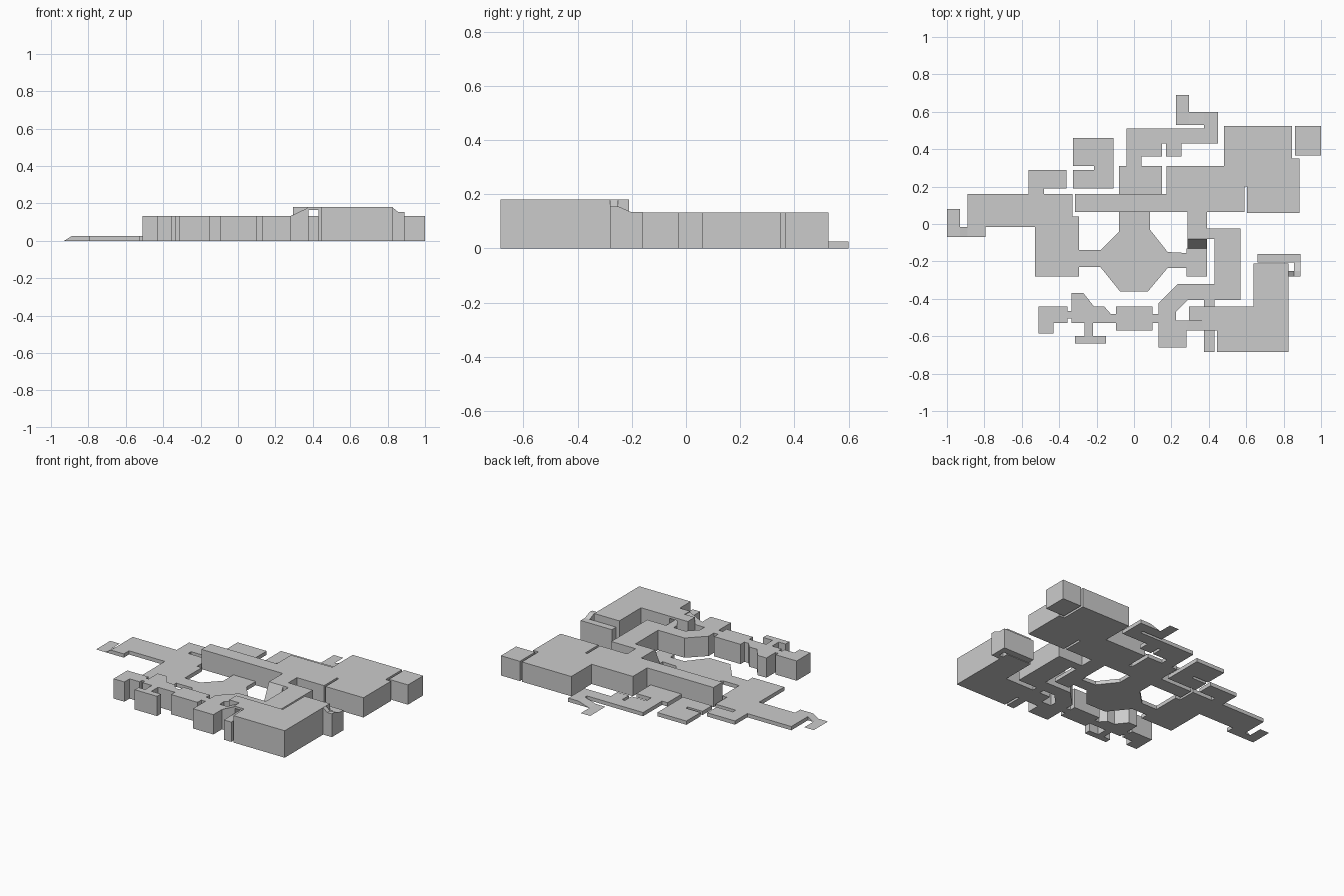
import bpy, bmesh

LOW, MID, HIGH = 0.025, 0.132, 0.18


def prism(name, outline, top):
    """Extrude a floor outline from z=0; top is a height or a function of x, y."""
    h = top if callable(top) else (lambda x, y: top)
    bm = bmesh.new()
    lower = [bm.verts.new((x, y, 0)) for x, y in outline]
    bm.faces.new(lower)
    if callable(top) or top > 0:
        upper = [bm.verts.new((x, y, h(x, y))) for x, y in outline]
        bm.faces.new(upper)
        n = len(outline)
        for i in range(n):
            j = (i + 1) % n
            bm.faces.new((lower[i], lower[j], upper[j], upper[i]))
        bmesh.ops.remove_doubles(bm, verts=bm.verts[:], dist=1e-5)
        bmesh.ops.recalc_face_normals(bm, faces=bm.faces[:])
    me = bpy.data.meshes.new(name)
    bm.to_mesh(me)
    bm.free()
    ob = bpy.data.objects.new(name, me)
    bpy.context.collection.objects.link(ob)
    return ob


def block(name, x0, x1, y0, y1, top):
    return prism(name, [(x0, y0), (x1, y0), (x1, y1), (x0, y1)], top)


def ramp(name, x0, x1, y0, y1, axis, z0, z1):
    a, b = (x0, x1) if axis == 0 else (y0, y1)
    return block(name, x0, x1, y0, y1,
                 lambda x, y: z0 + (z1 - z0) * ((x, y)[axis] - a) / (b - a))


# Low west hall, octagonal court and its side arms
prism("west_hall_and_court", [
    (-0.89, -0.07), (-0.795, -0.07), (-0.795, -0.015), (-0.53, -0.015),
    (-0.53, -0.28), (-0.295, -0.28), (-0.295, -0.23), (-0.18, -0.23),
    (-0.075, -0.36), (0.075, -0.36), (0.18, -0.235), (0.28, -0.235),
    (0.28, -0.28), (0.39, -0.28), (0.39, -0.13), (0.28, -0.13),
    (0.28, -0.155), (0.18, -0.15), (0.085, -0.03), (0.085, 0.065),
    (-0.08, 0.065), (-0.08, -0.04), (-0.18, -0.14), (-0.295, -0.14),
    (-0.295, 0.04), (-0.33, 0.04), (-0.33, 0.16), (-0.48, 0.16),
    (-0.48, 0.19), (-0.36, 0.19), (-0.36, 0.29), (-0.565, 0.29),
    (-0.565, 0.16), (-0.89, 0.16)], LOW)
ramp("west_ramp", -0.93, -0.89, -0.07, -0.015, 0, 0, LOW)
prism("west_landing", [(-1, -0.07), (-0.93, -0.07), (-0.93, 0.08),
                       (-1, 0.08)], 0)

# Low rooms on the north side
prism("northwest_room", [
    (-0.325, 0.19), (-0.11, 0.19), (-0.11, 0.46), (-0.325, 0.46),
    (-0.325, 0.31), (-0.215, 0.31), (-0.215, 0.29), (-0.325, 0.29)], LOW)
block("north_room", -0.08, 0.15, 0.16, 0.31, LOW)
block("north_neck", -0.04, 0.04, 0.31, 0.36, LOW)
prism("north_hall", [
    (-0.04, 0.36), (0.15, 0.36), (0.15, 0.43), (0.17, 0.43), (0.17, 0.36),
    (0.255, 0.36), (0.255, 0.43), (0.45, 0.43), (0.45, 0.6), (0.375, 0.6),
    (0.375, 0.51), (-0.04, 0.51)], LOW)
ramp("north_ramp", 0.295, 0.375, 0.53, 0.6, 0, 0, LOW)
block("north_landing", 0.225, 0.295, 0.53, 0.69, 0)

# Middle level: long corridor and east room
prism("corridor_and_east_room", [
    (-0.315, 0.065), (0.285, 0.065), (0.285, -0.08), (0.39, -0.08),
    (0.39, 0.065), (0.59, 0.065), (0.59, 0.2), (0.605, 0.2), (0.605, 0.06),
    (0.885, 0.06), (0.885, 0.35), (0.845, 0.35), (0.845, 0.525),
    (0.48, 0.525), (0.48, 0.31), (0.175, 0.31), (0.175, 0.16),
    (-0.315, 0.16)], MID)
block("storeroom", 0.86, 1.0, 0.365, 0.525, MID)
ramp("court_ramp", 0.285, 0.39, -0.13, -0.08, 1, LOW, MID)

# Middle level: bent passage and the chain of southern cells
prism("bent_passage", [
    (0.39, -0.025), (0.39, -0.08), (0.43, -0.08), (0.43, -0.32),
    (0.235, -0.32), (0.13, -0.425), (0.13, -0.48), (0.13, -0.53),
    (0.13, -0.66), (0.28, -0.66), (0.28, -0.515), (0.225, -0.515),
    (0.225, -0.47), (0.29, -0.405), (0.375, -0.405), (0.375, -0.44),
    (0.43, -0.44), (0.43, -0.405), (0.57, -0.405), (0.57, -0.025)], MID)
prism("south_cells", [
    (0.13, -0.48), (0.1, -0.48), (0.1, -0.44), (-0.095, -0.44),
    (-0.095, -0.48), (-0.125, -0.48), (-0.16, -0.44), (-0.215, -0.44),
    (-0.27, -0.37), (-0.335, -0.37), (-0.335, -0.465), (-0.355, -0.465),
    (-0.355, -0.44), (-0.51, -0.44), (-0.51, -0.585), (-0.43, -0.585),
    (-0.43, -0.53), (-0.355, -0.53), (-0.355, -0.505), (-0.335, -0.505),
    (-0.335, -0.53), (-0.265, -0.53), (-0.265, -0.6), (-0.315, -0.6),
    (-0.315, -0.64), (-0.15, -0.64), (-0.15, -0.6), (-0.22, -0.6),
    (-0.22, -0.53), (-0.095, -0.53), (-0.095, -0.57), (0.1, -0.57),
    (0.1, -0.53), (0.13, -0.53)], MID)
block("south_stub", 0.375, 0.43, -0.685, -0.57, MID)

# High level: southeast hall with a doorway gap over the stub passage
ramp("south_ramp", 0.28, 0.37, -0.57, -0.515, 0, MID, HIGH - 0.005)
hall = prism("southeast_hall", [
    (0.295, -0.44), (0.64, -0.44), (0.64, -0.21), (0.825, -0.21),
    (0.825, -0.685), (0.445, -0.685), (0.445, -0.57), (0.37, -0.57),
    (0.37, -0.515), (0.295, -0.515)], HIGH)
cutter = block("doorway_cutter", 0.376, 0.43, -0.65, -0.4, 0.165)
for v in cutter.data.vertices:
    if v.co.z < 0.01:
        v.co.z = MID
cutter.hide_render = True
cutter.hide_viewport = True
cut = hall.modifiers.new("doorway", "BOOLEAN")
cut.object = cutter
cut.operation = "DIFFERENCE"
cut.solver = "EXACT"

# East side passage stepping up to the hall
block("side_passage", 0.66, 0.89, -0.205, -0.16, 0.135)
ramp("side_ramp", 0.855, 0.89, -0.25, -0.205, 1, 0.155, 0.135)
block("side_landing", 0.855, 0.89, -0.28, -0.25, 0.155)
ramp("hall_ramp", 0.825, 0.855, -0.28, -0.25, 0, HIGH, 0.155)
